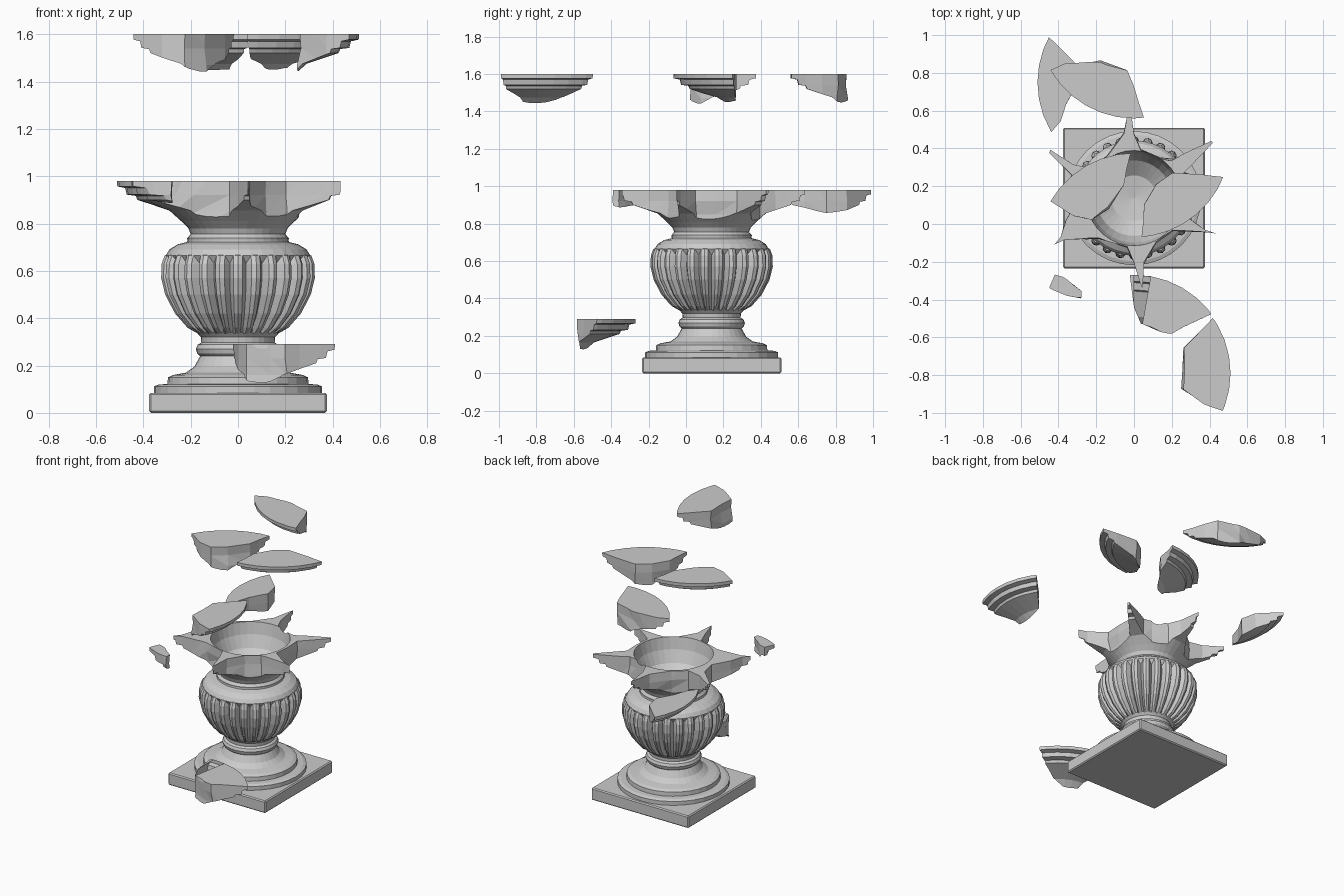
import bpy, bmesh, random
from math import sin, cos, pi, radians
from mathutils import Vector

if "Cube" in bpy.data.objects:
    bpy.data.objects.remove(bpy.data.objects["Cube"])

random.seed(4)
CY = 0.137  # the urn stands a little behind the middle


def make_object(name, bm, loc=(0, 0, 0)):
    bmesh.ops.recalc_face_normals(bm, faces=bm.faces[:])
    me = bpy.data.meshes.new(name)
    bm.to_mesh(me)
    bm.free()
    ob = bpy.data.objects.new(name, me)
    ob.location = loc
    bpy.context.collection.objects.link(ob)
    return ob


def lathe(name, profile, segs, flutes=None):
    """Revolve (radius, z) points that start and end on the axis."""
    bm = bmesh.new()
    rings = []
    for r, z in profile:
        if r == 0:
            rings.append([bm.verts.new((0, 0, z))] * segs)
            continue
        ring = []
        for i in range(segs):
            a = 2 * pi * i / segs
            rr = r - flutes(i, z) if flutes else r
            ring.append(bm.verts.new((rr * cos(a), rr * sin(a), z)))
        rings.append(ring)
    for lo, hi in zip(rings, rings[1:]):
        for i in range(segs):
            j = (i + 1) % segs
            vs = list(dict.fromkeys([lo[i], lo[j], hi[j], hi[i]]))
            if len(vs) > 2:
                bm.faces.new(vs)
    return make_object(name, bm, (0, CY, 0))


def jagged_prism(name, polar):
    """Fracture cutter: (radius, degrees) outline with roughened walls."""
    bm = bmesh.new()
    levels = []
    for z in (0.77, 0.85, 0.92, 1.1):
        ring = []
        for r, a in polar:
            rough = 0 if z > 1 or r > 0.4 else random.uniform(-0.006, 0.016)
            a = radians(a)
            ring.append(bm.verts.new(((r + rough) * cos(a), (r + rough) * sin(a), z)))
        levels.append(ring)
    n = len(polar)
    for lo, hi in zip(levels, levels[1:]):
        for i in range(n):
            j = (i + 1) % n
            bm.faces.new((lo[i], lo[j], hi[j]))
            bm.faces.new((lo[i], hi[j], hi[i]))
    caps = [bm.faces.new(levels[0]), bm.faces.new(levels[-1])]
    bmesh.ops.triangulate(bm, faces=caps)
    ob = make_object(name, bm, (0, CY, 0))
    ob.hide_render = True
    return ob


def boolean_mesh(ob, cutters, op):
    """Return the mesh of ob after the booleans, leaving ob unchanged."""
    for c in cutters:
        m = ob.modifiers.new("cut", 'BOOLEAN')
        m.operation, m.object, m.solver = op, c, 'EXACT'
    bpy.context.view_layer.update()
    dg = bpy.context.evaluated_depsgraph_get()
    me = bpy.data.meshes.new_from_object(ob.evaluated_get(dg))
    ob.modifiers.clear()
    return me


# square plinth
bm = bmesh.new()
bmesh.ops.create_cube(bm, size=1)
for v in bm.verts:
    v.co = Vector((v.co.x * 0.75, v.co.y * 0.745, v.co.z * 0.085 + 0.0425))
bmesh.ops.bevel(bm, geom=bm.edges[:], offset=0.007, segments=1, affect='EDGES')
make_object("plinth", bm, (0, CY, 0))

# stepped round foot with collar
lathe("foot", [(0, 0.07), (0.355, 0.07), (0.355, 0.112), (0.335, 0.12), (0.298, 0.122),
               (0.296, 0.15), (0.275, 0.16), (0.22, 0.17), (0.185, 0.195), (0.16, 0.24),
               (0.172, 0.25), (0.178, 0.27), (0.17, 0.288), (0.155, 0.297),
               (0.157, 0.32), (0.175, 0.34), (0, 0.36)], 32)

# gadrooned bowl: four facets to each rounded rib
FLUTES = 26
lathe("bowl_ribs", [(0, 0.33), (0.165, 0.332), (0.215, 0.36), (0.268, 0.42), (0.31, 0.5),
                    (0.327, 0.57), (0.325, 0.63), (0.312, 0.665), (0.285, 0.672), (0, 0.672)],
      FLUTES * 4, lambda i, z: (0.04, 0.007, 0, 0.007)[i % 4] if z > 0.34 else 0)

# smooth shoulder above the ribs
lathe("bowl_shoulder", [(0, 0.63), (0.285, 0.63), (0.305, 0.665), (0.29, 0.69), (0.255, 0.712),
                        (0.215, 0.722), (0.212, 0.738), (0, 0.739)], 36)

# whole flared rim, broken up below
rim = lathe("whole_rim", [(0, 0.70), (0.21, 0.70), (0.215, 0.738), (0.2, 0.755), (0.21, 0.78),
                          (0.24, 0.81), (0.29, 0.855), (0.37, 0.882), (0.425, 0.9),
                          (0.432, 0.917), (0.47, 0.922), (0.477, 0.95), (0.51, 0.957),
                          (0.511, 0.98), (0.252, 0.98), (0.236, 0.9), (0.2, 0.82),
                          (0.12, 0.76), (0, 0.745)], 36)

# break outlines (radius, degrees) and where each shard has drifted (y, z)
breaks = [
    ("shard_right", [(0.51, -23), (0.41, -24), (0.265, -18), (0.262, 5), (0.29, 27), (0.51, 35)], -0.79, 0.62),
    ("shard_low", [(0.51, 36.5), (0.35, 42), (0.28, 45), (0.245, 57), (0.25, 82), (0.33, 90), (0.42, 91.5), (0.51, 92.5)], -0.78, -0.69),
    ("shard_top_left", [(0.51, 92), (0.42, 95.5), (0.335, 99), (0.255, 122), (0.27, 145), (0.367, 151), (0.51, 150)], -0.135, 0.62),
    ("shard_left", [(0.51, 152), (0.33, 161), (0.29, 180), (0.38, 198), (0.44, 208), (0.51, 211)], 0.75, 0.0),
    ("shard_back", [(0.51, 210), (0.43, 211), (0.34, 219), (0.27, 229), (0.26, 262), (0.34, 270), (0.43, 273.5), (0.51, 276)], 1.07, 0.62),
    ("shard_top_right", [(0.51, 274.5), (0.43, 276.5), (0.344, 279), (0.262, 297), (0.265, 320), (0.4, 334), (0.51, 338)], 0.44, 0.62),
]
cutters, shards = [], []
for name, inner, y, z in breaks:
    a0, a1 = inner[0][1], inner[-1][1]
    outline = inner + [(0.75, a1), (0.75, (a0 + a1) / 2), (0.75, a0)]
    c = jagged_prism(name + "_cutter", outline)
    cutters.append(c)
    shards.append((name, boolean_mesh(rim, [c], 'INTERSECT'), y, z))

# small chip broken from a spike tip
chip = jagged_prism("chip_cutter", [(0.455, 203), (0.42, 207), (0.39, 216), (0.375, 224), (0.4, 227),
                                    (0.46, 219), (0.49, 213), (0.515, 209)])
shards.append(("rim_chip", boolean_mesh(rim, [chip], 'INTERSECT'), 0.045, 0.0))

# rim that stays on the urn, then the floating shards
shards.append(("broken_rim", boolean_mesh(rim, cutters, 'DIFFERENCE'), CY, 0.0))
for name, me, y, z in shards:
    ob = bpy.data.objects.new(name, me)
    ob.location = (0, -0.09 if name == "rim_chip" else y, z)
    bpy.context.collection.objects.link(ob)

for helper in cutters + [chip, rim]:
    bpy.data.objects.remove(helper, do_unlink=True)
